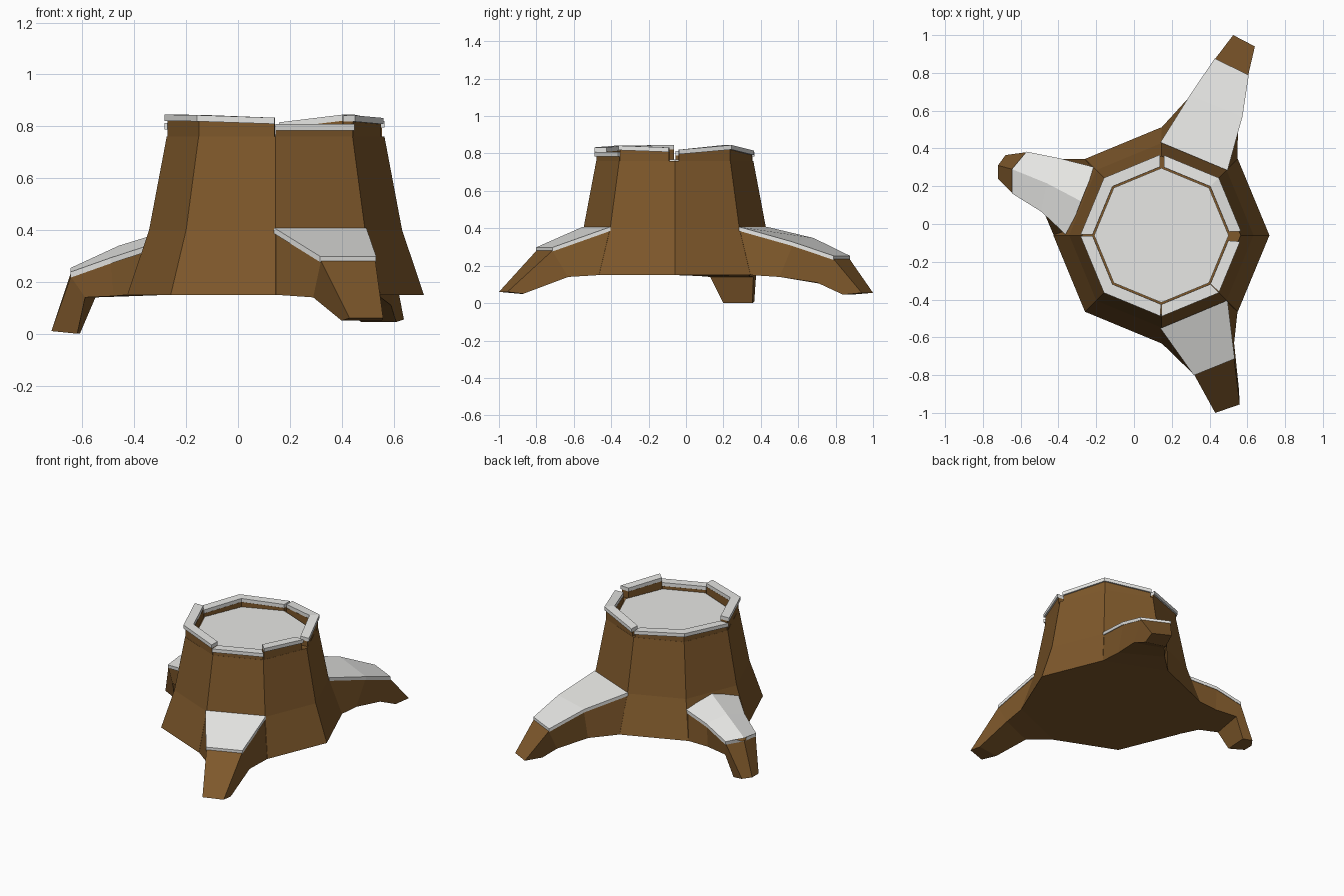
import bpy, bmesh, math
from mathutils import Vector

if "Cube" in bpy.data.objects:
    bpy.data.objects.remove(bpy.data.objects["Cube"])

CX, CY = 0.145, -0.06          # trunk axis


def material(name, rgb):
    m = bpy.data.materials.new(name)
    m.diffuse_color = (*rgb, 1)
    m.use_nodes = True
    m.node_tree.nodes["Principled BSDF"].inputs["Base Color"].default_value = m.diffuse_color
    return m


BARK = material("bark brown", (0.21, 0.098, 0.024))
SNOW = material("snow white", (0.80, 0.80, 0.78))


def loft(name, sections, mat):
    """Skin a row of equal-sized closed sections and cap both ends."""
    bm = bmesh.new()
    rings = [[bm.verts.new(p) for p in s] for s in sections]
    n = len(rings[0])
    for a, b in zip(rings, rings[1:]):
        for i in range(n):
            j = (i + 1) % n
            bm.faces.new((a[i], a[j], b[j], b[i]))
    bm.faces.new(rings[0])
    bm.faces.new(rings[-1])
    bmesh.ops.recalc_face_normals(bm, faces=bm.faces)
    me = bpy.data.meshes.new(name)
    bm.to_mesh(me)
    bm.free()
    me.materials.append(mat)
    ob = bpy.data.objects.new(name, me)
    bpy.context.collection.objects.link(ob)
    return ob


def octo(angle, r, z):
    """Point on the octagon outline of corner radius r."""
    d = r * math.cos(math.radians(22.5)) / math.cos(math.radians(angle % 45 - 22.5))
    a = math.radians(angle)
    return (CX + d * math.cos(a), CY + d * math.sin(a), z)


def ring(r, z):
    return [octo(k * 45, r, z) for k in range(8)]


# Flared trunk and the snow lying in its hollow top
loft("trunk", [ring(0.572, 0.15), ring(0.488, 0.40), ring(0.42, 0.76)], BARK)
loft("top_snow", [ring(0.356, 0.758), ring(0.356, 0.769)], SNOW)


# Broken rim: each piece is a list of (angle, top height)
def rim_piece(name, stops):
    def box(r0, r1, lo, hi):
        return [[octo(a, r0, lo(z)), octo(a, r1, lo(z)),
                 octo(a, r1, hi(z)), octo(a, r0, hi(z))] for a, z in stops]
    loft(name + "_bark", box(0.365, 0.419, lambda z: 0.755, lambda z: z - 0.024), BARK)
    loft(name + "_snow", box(0.366, 0.430, lambda z: z - 0.024, lambda z: z), SNOW)


rim_piece("rim_front_left", [(180.5, 0.845), (225, 0.843), (269.5, 0.833)])
rim_piece("rim_front_right", [(270, 0.808), (315, 0.808)])
rim_piece("rim_right", [(315.5, 0.842), (355.5, 0.832)])
rim_piece("rim_back_right", [(3, 0.82), (45, 0.845), (88, 0.815)])
rim_piece("rim_back_left", [(91, 0.808), (135, 0.822), (179.5, 0.812)])


# Roots: sections run bottom, top points, bottom; snow covers the top points
def root(name, sections):
    loft(name, sections, BARK)
    plates = []
    for s in sections[:-1]:
        top = [Vector(p) for p in s[1:-1]]
        mid = (top[0] + top[-1]) / 2
        top = [p + (p - mid) * 0.03 for p in top]
        low = [p - Vector((0, 0, 0.004)) for p in top]
        high = [p + Vector((0, 0, 0.018)) for p in top]
        plates.append(low + high[::-1])
    loft(name + "_snow", plates, SNOW)


root("back_root", [
    [(.145, .51, .15), (.145, .43, .39), (.49, .286, .39), (.548, .343, .15)],
    [(.29, .65, .14), (.30, .68, .33), (.57, .57, .31), (.55, .50, .14)],
    [(.42, .80, .09), (.43, .875, .235), (.605, .79, .235), (.59, .70, .11)],
    [(.475, .88, .045), (.525, 1.0, .055), (.64, .94, .055), (.61, .84, .045)]])

root("front_root", [
    [(.145, -.63, .15), (.145, -.55, .39), (.49, -.406, .39), (.548, -.463, .15)],
    [(.29, -.73, .14), (.32, -.80, .28), (.53, -.715, .28), (.53, -.63, .14)],
    [(.40, -.89, .05), (.43, -1.0, .06), (.56, -.955, .06), (.555, -.87, .05)]])

root("left_root", [
    [(-.26, .343, .15), (-.21, .295, .32), (-.28, .12, .375), (-.35, -.06, .32), (-.425, -.06, .15)],
    [(-.40, .335, .145), (-.40, .345, .29), (-.46, .215, .32), (-.49, .07, .275), (-.48, .07, .145)],
    [(-.55, .36, .14), (-.57, .38, .225), (-.645, .29, .235), (-.645, .165, .22), (-.59, .13, .14)],
    [(-.61, .355, 0), (-.68, .365, .01), (-.72, .31, .01), (-.72, .24, .01), (-.62, .20, 0)]])
